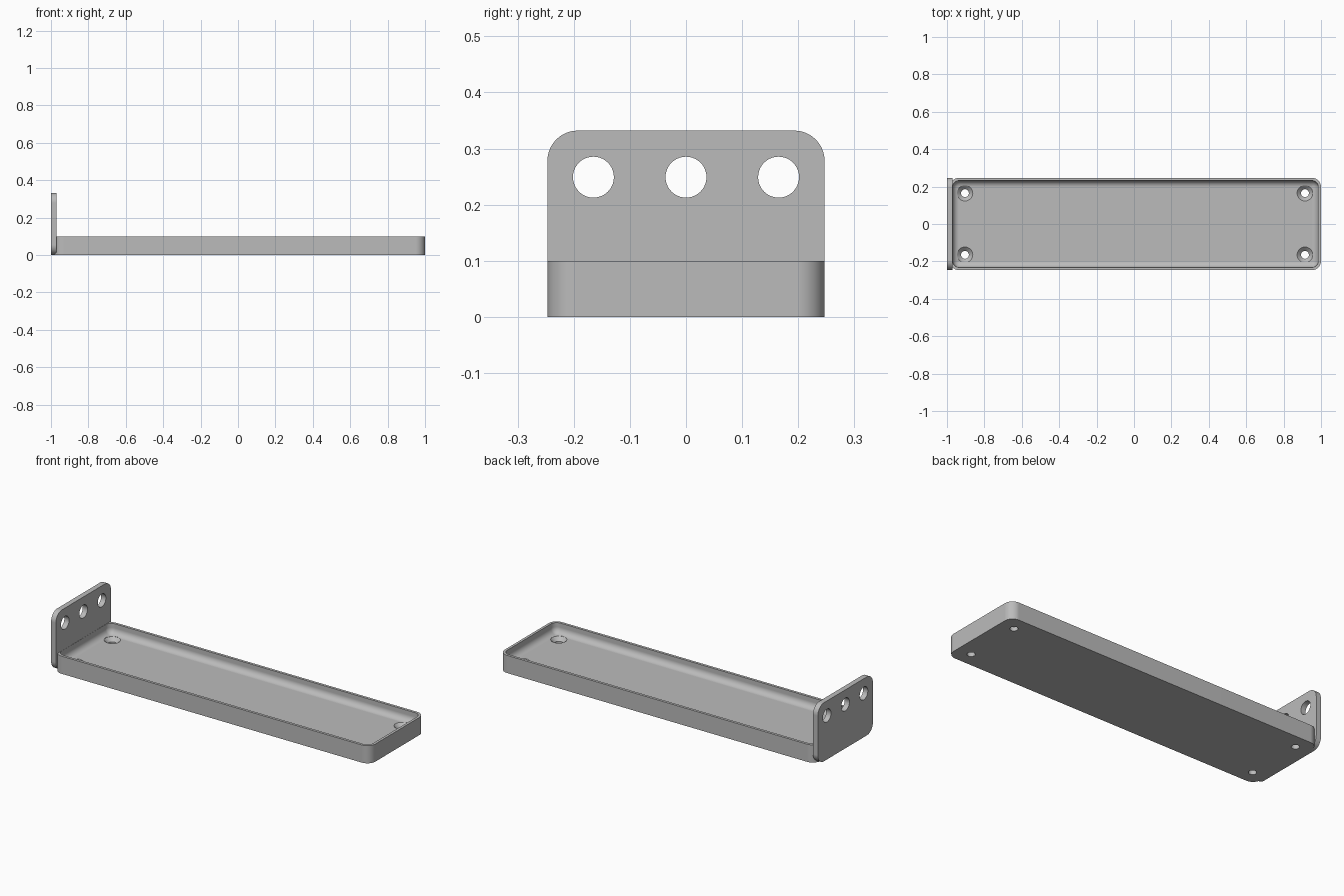
import bpy, bmesh, math
from mathutils import Matrix, Vector

cube = bpy.data.objects.get("Cube")
if cube:
    bpy.data.objects.remove(cube)

grey = bpy.data.materials.new("plain_grey")
grey.use_nodes = True
grey.diffuse_color = (0.5, 0.5, 0.5, 1)
grey.node_tree.nodes["Principled BSDF"].inputs["Base Color"].default_value = (0.5, 0.5, 0.5, 1)

HALF_W = 0.247
FLOOR = 0.042


def rounded_rect(a0, a1, b0, b1, r, seg=10):
    """Outline points of a rounded rectangle, counter-clockwise."""
    corners = [(a1 - r, b1 - r), (a0 + r, b1 - r), (a0 + r, b0 + r), (a1 - r, b0 + r)]
    pts = []
    for k, (a, b) in enumerate(corners):
        for i in range(seg + 1):
            t = math.pi / 2 * (k + i / seg)
            pts.append((a + r * math.cos(t), b + r * math.sin(t)))
    return pts


def circle(r, n=40):
    return [(r * math.cos(2 * math.pi * i / n), r * math.sin(2 * math.pi * i / n)) for i in range(n)]


def loft(name, rings):
    """Closed solid skinned through rings of equal point count."""
    bm = bmesh.new()
    loops = [[bm.verts.new(p) for p in ring] for ring in rings]
    n = len(loops[0])
    for low, high in zip(loops, loops[1:]):
        for i in range(n):
            j = (i + 1) % n
            bm.faces.new((low[i], low[j], high[j], high[i]))
    bm.faces.new(loops[0][::-1])
    bm.faces.new(loops[-1])
    bmesh.ops.recalc_face_normals(bm, faces=bm.faces[:])
    mesh = bpy.data.meshes.new(name)
    bm.to_mesh(mesh)
    bm.free()
    mesh.materials.append(grey)
    obj = bpy.data.objects.new(name, mesh)
    bpy.context.collection.objects.link(obj)
    return obj


def drill(obj, cutters):
    """Cut the holes, remove the cutters and set the shading."""
    bpy.ops.object.select_all(action='DESELECT')
    bpy.context.view_layer.objects.active = obj
    obj.select_set(True)
    for c in cutters:
        c.hide_render = True
        mod = obj.modifiers.new("hole", 'BOOLEAN')
        mod.operation = 'DIFFERENCE'
        mod.solver = 'EXACT'
        mod.object = c
        bpy.ops.object.modifier_apply(modifier=mod.name)
        bpy.data.objects.remove(c)
    bpy.ops.object.shade_smooth_by_angle(angle=math.radians(30))
    weighted = obj.modifiers.new("flat_faces", 'WEIGHTED_NORMAL')
    weighted.keep_sharp = True


# Tray: outer wall, thin rim, then a filleted cavity down to the floor
def tray_ring(inset, z):
    outline = rounded_rect(-0.984 + inset, 1 - inset, -HALF_W + inset, HALF_W - inset,
                           max(0.05 - inset, 0.002))
    return [(x, y, z) for x, y in outline]


WALL, FILLET = 0.015, 0.034
rings = [tray_ring(0, 0), tray_ring(0, 0.1), tray_ring(WALL, 0.1)]
for i in range(9):
    t = math.pi / 2 * i / 8
    rings.append(tray_ring(WALL + FILLET * (1 - math.cos(t)), FLOOR + FILLET * (1 - math.sin(t))))
tray = loft("tray", rings)

# Countersunk screw holes in the tray corners
sinks = []
profile = [(0.021, -0.02), (0.021, FLOOR - 0.02), (0.042, FLOOR), (0.042, FLOOR + 0.03)]
for x in (-0.904, 0.914):
    for y in (-0.165, 0.165):
        sinks.append(loft("countersink_cutter",
                          [[(x + a, y + b, z) for a, b in circle(r)] for r, z in profile]))
drill(tray, sinks)

# Upright end plate with rounded corners and three round holes
outline = rounded_rect(-HALF_W, HALF_W, 0, 0.332, 0.054)
plate = loft("end_plate", [[(x, y, z) for y, z in outline] for x in (-1, -0.97)])
bores = [loft("bore_cutter", [[(x, y + a, 0.249 + b) for a, b in circle(0.0365)] for x in (-1.1, -0.9)])
         for y in (-0.165, 0, 0.165)]
drill(plate, bores)
